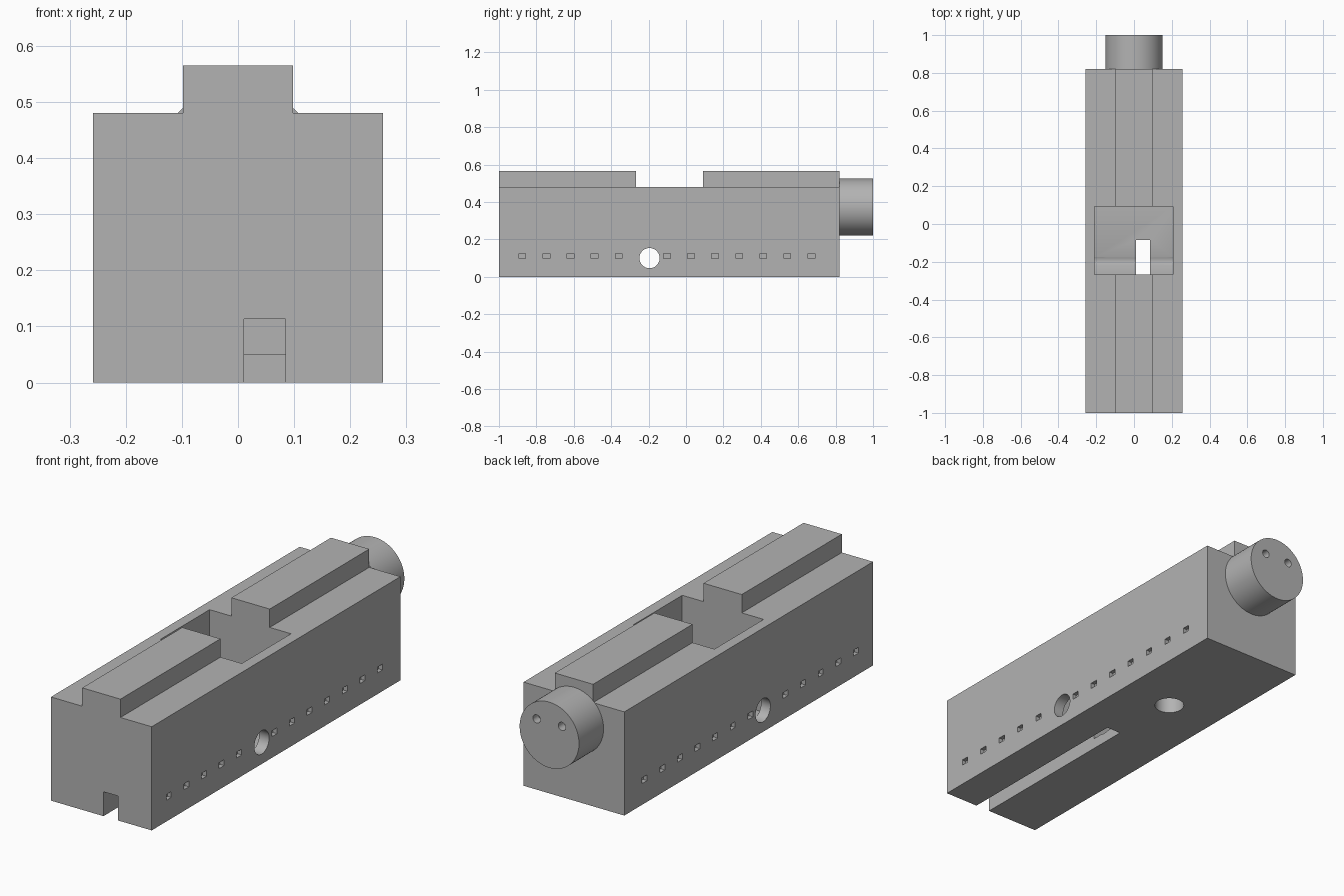
import bpy, bmesh
from math import pi, radians
from mathutils import Matrix, Vector

default = bpy.data.objects.get("Cube")
if default:
    bpy.data.objects.remove(default, do_unlink=True)

grey = bpy.data.materials.new("plain_grey")
grey.use_nodes = True
grey.diffuse_color = (0.45, 0.45, 0.45, 1)
grey.node_tree.nodes["Principled BSDF"].inputs["Base Color"].default_value = grey.diffuse_color


def finish(name, bm):
    """Turn a bmesh into a named grey object."""
    bmesh.ops.recalc_face_normals(bm, faces=bm.faces)
    mesh = bpy.data.meshes.new(name)
    bm.to_mesh(mesh)
    bm.free()
    mesh.materials.append(grey)
    obj = bpy.data.objects.new(name, mesh)
    bpy.context.collection.objects.link(obj)
    return obj


def add_box(bm, low, high):
    low, high = Vector(low), Vector(high)
    scale = Matrix.Diagonal((*(high - low), 1))
    bmesh.ops.create_cube(bm, size=1, matrix=Matrix.Translation((low + high) / 2) @ scale)


def add_cylinder(bm, centre, radius, length, axis, sides=64):
    turn = {"X": Matrix.Rotation(pi / 2, 4, "Y"),
            "Y": Matrix.Rotation(pi / 2, 4, "X"), "Z": Matrix.Identity(4)}[axis]
    bmesh.ops.create_cone(bm, cap_ends=True, segments=sides, radius1=radius, radius2=radius,
                          depth=length, matrix=Matrix.Translation(centre) @ turn)


def activate(obj):
    bpy.ops.object.select_all(action="DESELECT")
    obj.select_set(True)
    bpy.context.view_layer.objects.active = obj


def cut(target, bm):
    """Subtract a temporary cutter from the target."""
    cutter = finish("cutter", bm)
    cutter.hide_render = True
    mod = target.modifiers.new("cut", "BOOLEAN")
    mod.operation, mod.solver, mod.object = "DIFFERENCE", "EXACT", cutter
    activate(target)
    bpy.ops.object.modifier_apply(modifier=mod.name)
    bpy.data.objects.remove(cutter, do_unlink=True)


# Main body: stepped profile extruded along y
FRONT, BACK, SIDE, RIDGE, DECK, TOP = -1.0, 0.82, 0.258, 0.098, 0.48, 0.565
profile = [(-SIDE, 0), (SIDE, 0), (SIDE, DECK), (RIDGE, DECK),
           (RIDGE, TOP), (-RIDGE, TOP), (-RIDGE, DECK), (-SIDE, DECK)]
bm = bmesh.new()
face = bm.faces.new([bm.verts.new((x, FRONT, z)) for x, z in profile])
grown = bmesh.ops.extrude_face_region(bm, geom=[face])["geom"]
bmesh.ops.translate(bm, vec=(0, BACK - FRONT, 0),
                    verts=[v for v in grown if isinstance(v, bmesh.types.BMVert)])
body = finish("body", bm)

# Deep pocket from above
bm = bmesh.new()
add_box(bm, (-0.21, -0.268, 0.05), (0.207, 0.092, 0.7))
cut(body, bm)

# Slot along the underside, opening into the pocket
bm = bmesh.new()
add_box(bm, (0.011, -1.1, -0.1), (0.085, -0.085, 0.113))
cut(body, bm)

# Cross hole through both sides
bm = bmesh.new()
add_cylinder(bm, (0, -0.195, 0.1), 0.054, 0.8, "X")
cut(body, bm)

# Blind hole in the underside
bm = bmesh.new()
add_cylinder(bm, (0, 0.247, 0.05), 0.065, 0.3, "Z")
cut(body, bm)

# Row of small shallow pockets on each side
bm = bmesh.new()
for i in range(13):
    if i == 5:  # place taken by the cross hole
        continue
    y = -0.875 + i * 0.1288
    for side in (-SIDE, SIDE):
        add_box(bm, (side - 0.02, y - 0.018, 0.098), (side + 0.02, y + 0.018, 0.125))
cut(body, bm)

# Round knob on the back, with two small holes
bm = bmesh.new()
add_cylinder(bm, (0, (BACK + 1) / 2, 0.373), 0.152, 1 - BACK, "Y", 96)
knob = finish("back_knob", bm)
bm = bmesh.new()
for x in (-0.065, 0.065):
    add_cylinder(bm, (x, 1, 0.43), 0.019, 0.08, "Y", 32)
cut(knob, bm)

for obj in (body, knob):
    activate(obj)
    bpy.ops.object.shade_smooth_by_angle(angle=radians(30))
